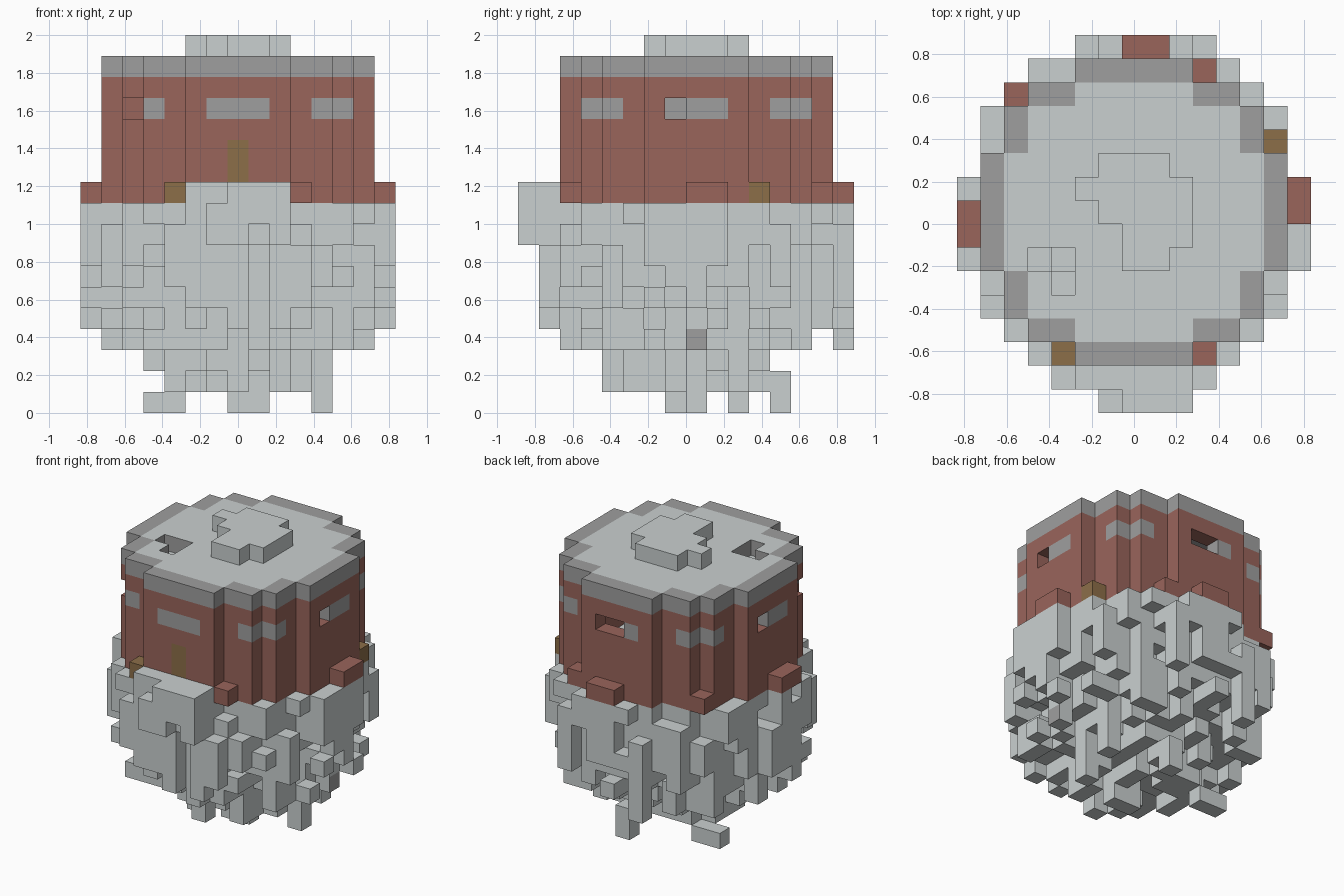
import bpy, bmesh, random
from mathutils import Vector

if "Cube" in bpy.data.objects:
    bpy.data.objects.remove(bpy.data.objects["Cube"], do_unlink=True)

random.seed(11)
U = 2 / 18  # block size


def make_material(name, r, g, b):
    m = bpy.data.materials.new(name)
    m.use_nodes = True
    m.diffuse_color = (r, g, b, 1)
    m.node_tree.nodes["Principled BSDF"].inputs["Base Color"].default_value = (r, g, b, 1)
    return m


STONE, RED, GREY, BROWN = range(4)
MATERIALS = [make_material("pale_stone", .59, .63, .63),
             make_material("brick_red", .32, .129, .105),
             make_material("mid_grey", .345, .345, .345),
             make_material("wood_brown", .265, .158, .066)]


def disc(limit):
    return [(i, j) for i in range(-8, 9) for j in range(-8, 9) if i * i + j * j <= limit]


def r2(cell):
    return cell[0] ** 2 + cell[1] ** 2


def column(i, j, low, high):
    return {(i, j, k) for k in range(low, high + 1)}


# Floating rock: a ragged bowl of hanging columns with short lumps on its side
rock = set()
for i, j in disc(53):
    d = i * i + j * j
    if abs(i) == 7 and j == 2:
        continue
    if d > 42:
        top = random.choice((7, 8, 9, 9))
        rock |= column(i, j, top - random.randint(0, 2), top)
        low = random.randint(4, 6)
        if random.random() < .5:
            rock |= column(i, j, low, low + random.randint(0, 1))
    else:
        low = round(.7 + .63 * d ** .5) + random.choice((-2, -1, 0, 0, 0, 1, 1))
        low = max(low, 1 if d <= 13 else 2 if d <= 17 and j < 4 else 3)
        rock |= column(i, j, low, 9)

# Notches eaten into the rock surface
for c in sorted(rock):
    if 28 < r2(c) <= 42 and c[2] < 9 and random.random() < .15:
        rock.discard(c)

# Extra side lumps, low spikes and the loose block below
for i, j, low, high in ((-3, -7, 6, 8), (3, -7, 5, 7), (3, 7, 5, 8), (-2, 7, 3, 6),
                        (7, 0, 5, 9), (7, 1, 7, 9), (-7, 0, 6, 9), (-7, -1, 4, 7),
                        (6, 0, 3, 5), (-6, 1, 3, 5), (0, 7, 6, 9), (1, 7, 8, 9),
                        (0, -1, 0, 2), (1, -1, 0, 2), (4, 0, 0, 3), (1, 4, 0, 1),
                        (1, 3, 1, 3), (0, -4, 1, 3), (4, 2, 1, 3), (-3, 0, 1, 2),
                        (-4, 0, 2, 3), (0, -7, 4, 9), (1, -6, 3, 6), (0, 2, 1, 2),
                        (-4, 2, 0, 0), (-3, 2, 0, 0)):
    rock |= column(i, j, low, high)

# Front porch ledge
porch = set()
for i in range(-2, 3):
    porch |= column(i, -7, 8, 10)
for i in range(3):
    porch |= column(i, -8, 8 + i % 2, 10)
porch |= column(-1, -8, 8, 9)

# Hollow round house wall with open window blocks
walls = {(i, j, k) for i, j in disc(42) if i * i + j * j > 32 for k in range(10, 16)}
walls -= {(6, -1, 14), (-5, -4, 14), (0, 6, 14), (1, 6, 14), (-6, 1, 14)}

# Low blocks around the foot of the wall
red_blocks = {(i, j, 10) for i, j in ((7, 0), (7, 1), (-7, 0), (-7, -1), (0, 7), (1, 7),
                                      (3, -6), (3, 6), (-5, 5))}
crates = {(-3, -6, 10), (6, 3, 10)}

# Roof slab with a broken corner over sunken stones, and the raised cap
roof = {(i, j, 16) for i, j in disc(42)} - {(-4, -2, 16), (-3, -2, 16), (-3, -3, 16)}
sunken = {(-4, -2, 15), (-3, -3, 15)}
cap = set()
for j, first, last in ((2, -1, 1), (1, -2, 2), (0, -1, 2), (-1, 0, 2), (-2, 0, 1)):
    cap |= {(i, j, 17) for i in range(first, last + 1)}

porch -= walls
rock -= porch
walls -= crates | red_blocks
solid = rock | porch | walls | red_blocks | crates | roof | sunken | cap


# Colour rules: block and face normal to material index
def rock_colour(c, n):
    return GREY if c == (6, 0, 3) and n.x > 0 else STONE


def wall_colour(c, n):
    i, j, k = c
    a, b = sorted((abs(i), abs(j)))
    if k == 14 and ((b == 6 and a <= 1) or (a, b) == (4, 5)):
        return GREY
    if i == 0 and j == -6 and k <= 12:
        return BROWN
    return RED


def roof_colour(c, n):
    return STONE if n.z > 0 and r2(c) <= 32 else GREY


def stone_colour(c, n):
    return STONE


DIRECTIONS = [Vector(v) for v in ((1, 0, 0), (-1, 0, 0), (0, 1, 0),
                                  (0, -1, 0), (0, 0, 1), (0, 0, -1))]


def build(name, cells, colour):
    """Make one object from the exposed faces of its blocks."""
    bm = bmesh.new()
    corners = {}

    def vert(p):
        key = tuple(round(v * 2) for v in p)
        if key not in corners:
            corners[key] = bm.verts.new(p * U)
        return corners[key]

    for c in sorted(cells):
        centre = Vector((c[0], c[1] + .5, c[2] + .5))
        for n in DIRECTIONS:
            if tuple(int(a + b) for a, b in zip(c, n)) in solid:
                continue
            s = Vector((n.y, n.z, n.x)) / 2
            t = n.cross(s)
            mid = centre + n / 2
            f = bm.faces.new([vert(mid + p) for p in (s + t, t - s, -s - t, s - t)])
            f.material_index = colour(c, n)
    mesh = bpy.data.meshes.new(name)
    bm.to_mesh(mesh)
    bm.free()
    for m in MATERIALS:
        mesh.materials.append(m)
    bpy.context.collection.objects.link(bpy.data.objects.new(name, mesh))


build("floating_rock", rock, rock_colour)
build("porch_ledge", porch, stone_colour)
build("house_wall", walls, wall_colour)
build("wall_foot_blocks", red_blocks, lambda c, n: RED)
build("crates", crates, lambda c, n: BROWN)
build("roof_slab", roof, roof_colour)
build("sunken_roof_stones", sunken, stone_colour)
build("roof_cap", cap, stone_colour)
